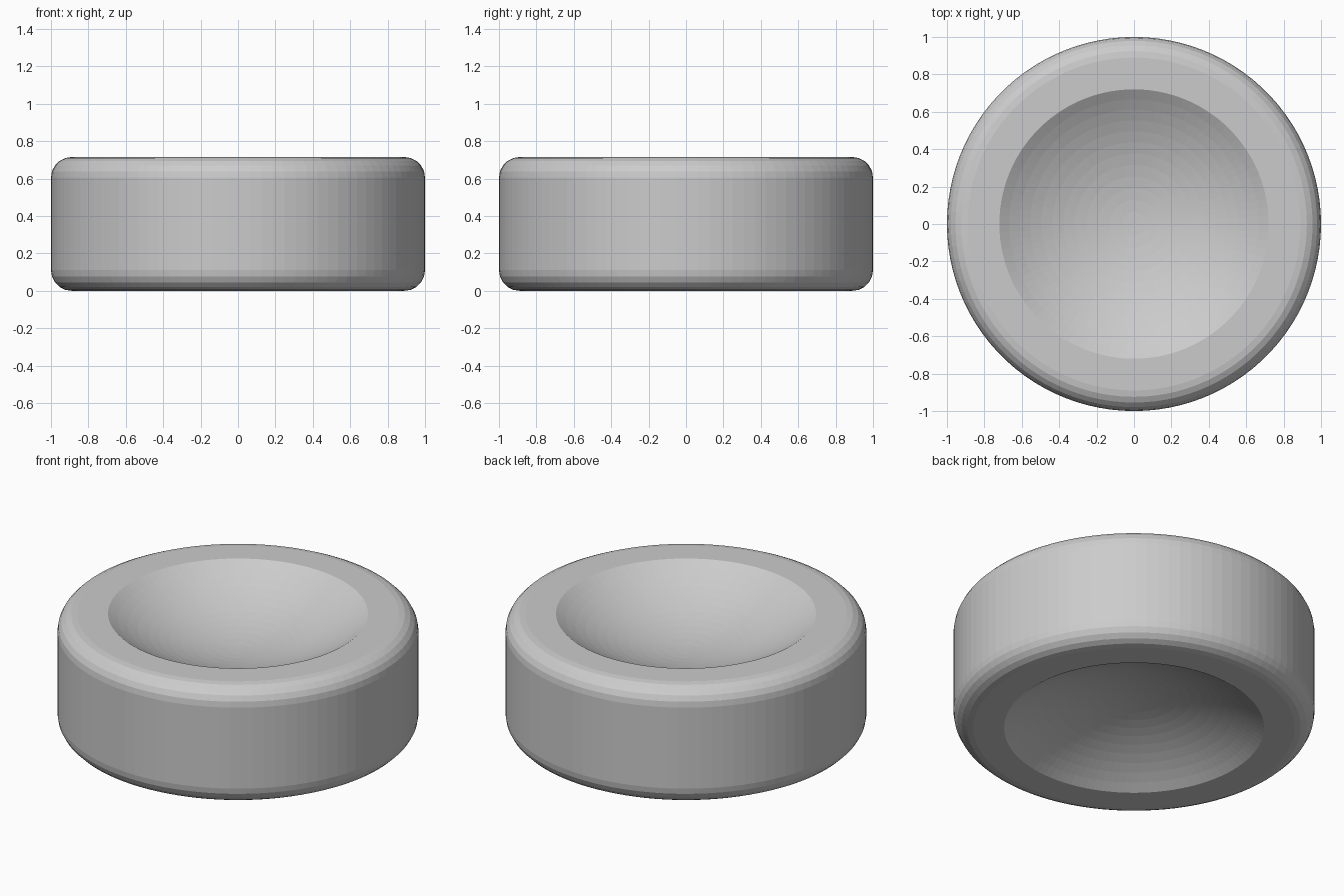
import bpy
import bmesh
from math import sin, cos, pi, asin, sqrt
from mathutils import Matrix

cube = bpy.data.objects.get("Cube")
if cube:
    bpy.data.objects.remove(cube)

HEIGHT = 0.715
RADIUS = 1.0
ROUND = 0.11          # rounded outer edge
DISH = 0.72           # radius of each dish at its rim
DEPTH = 0.22          # depth of each dish at its centre
SIDES = 100


def arc(cx, cz, r, start, end, steps):
    """Points (radius, height) along an arc, angles measured from +z."""
    angles = [start + (end - start) * i / steps for i in range(steps + 1)]
    return [(cx + r * sin(a), cz + r * cos(a)) for a in angles]


# Upper half of the profile: dish from centre to rim, flat ring, rounded edge
half = HEIGHT / 2
ball = (DISH ** 2 + DEPTH ** 2) / (2 * DEPTH)
ball_z = half + sqrt(ball ** 2 - DISH ** 2)
dish = arc(0, ball_z, ball, pi, pi - asin(DISH / ball), 12)
edge = arc(RADIUS - ROUND, half - ROUND, ROUND, 0, pi / 2, 5)
upper = dish + edge
profile = upper + [(r, -z) for r, z in reversed(upper)]

# Lathe the profile around z
bm = bmesh.new()
verts = [bm.verts.new((r, 0, z)) for r, z in profile]
edges = [bm.edges.new(pair) for pair in zip(verts, verts[1:])]
bmesh.ops.spin(bm, geom=verts + edges, cent=(0, 0, 0), axis=(0, 0, 1),
               angle=2 * pi, steps=SIDES, use_merge=False)
bmesh.ops.remove_doubles(bm, verts=bm.verts, dist=0.0005)
bmesh.ops.dissolve_degenerate(bm, edges=bm.edges, dist=0.0005)
bmesh.ops.recalc_face_normals(bm, faces=bm.faces)
bmesh.ops.transform(bm, matrix=Matrix.Translation((0, 0, half)), verts=bm.verts)

mesh = bpy.data.meshes.new("dished_disc")
bm.to_mesh(mesh)
bm.free()
disc = bpy.data.objects.new("dished_disc", mesh)
bpy.context.collection.objects.link(disc)

# Plain grey over the whole disc
grey = bpy.data.materials.new("light_grey")
grey.use_nodes = True
colour = (0.6, 0.6, 0.6, 1)
grey.diffuse_color = colour
grey.node_tree.nodes["Principled BSDF"].inputs["Base Color"].default_value = colour
mesh.materials.append(grey)
